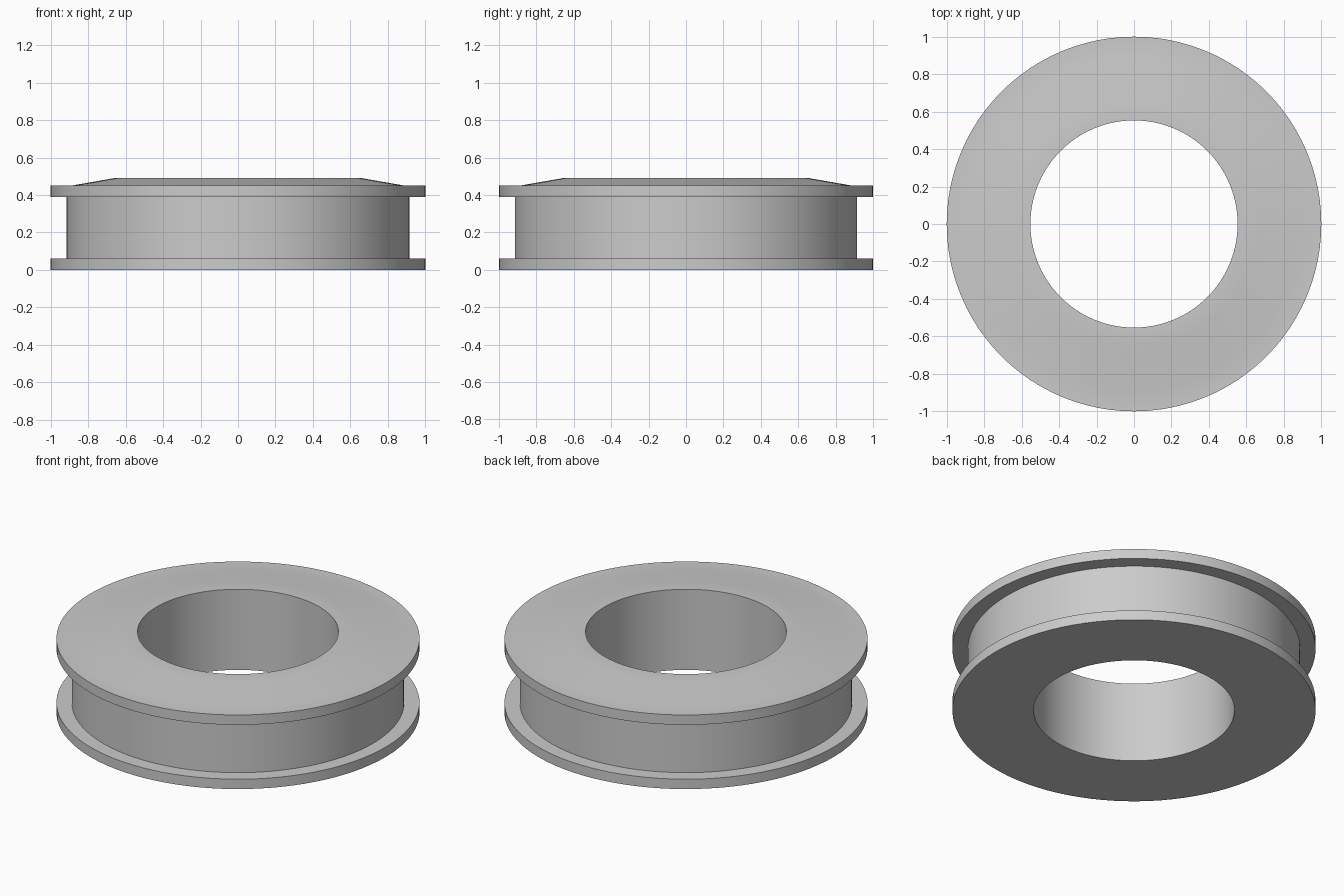
import bpy
import bmesh
from math import tau, radians
from mathutils import Matrix, Vector

SEGMENTS = 96

cube = bpy.data.objects.get("Cube")
if cube:
    bpy.data.objects.remove(cube, do_unlink=True)

# Plain grey material
grey = bpy.data.materials.new("grey")
grey.use_nodes = True
colour = (0.6, 0.6, 0.6, 1.0)
grey.diffuse_color = colour
grey.node_tree.nodes["Principled BSDF"].inputs["Base Color"].default_value = colour

# Cross-section (radius, height): bore, lower flange, groove, upper flange, raised hub
bore, hub, slope_end, groove, rim = 0.553, 0.66, 0.89, 0.915, 1.0
flange, groove_top, rim_top, top = 0.06, 0.39, 0.45, 0.49
profile = [
    (bore, 0), (rim, 0), (rim, flange), (groove, flange),
    (groove, groove_top), (rim, groove_top), (rim, rim_top),
    (slope_end, rim_top), (hub, top), (bore, top),
]


def lathe(name, points, material):
    """Revolve a closed cross-section around the z axis."""
    bm = bmesh.new()
    rings = []
    for i in range(SEGMENTS):
        turn = Matrix.Rotation(tau * i / SEGMENTS, 3, "Z")
        rings.append([bm.verts.new(turn @ Vector((r, 0, z))) for r, z in points])
    for i, ring in enumerate(rings):
        following = rings[(i + 1) % SEGMENTS]
        for j in range(len(points)):
            k = (j + 1) % len(points)
            bm.faces.new((ring[j], following[j], following[k], ring[k]))
    bmesh.ops.recalc_face_normals(bm, faces=bm.faces)
    mesh = bpy.data.meshes.new(name)
    bm.to_mesh(mesh)
    bm.free()
    mesh.materials.append(material)
    obj = bpy.data.objects.new(name, mesh)
    bpy.context.collection.objects.link(obj)
    return obj


# Grooved ring with smooth shading and crisp rims
ring = lathe("grooved_ring", profile, grey)
bpy.ops.object.select_all(action="DESELECT")
ring.select_set(True)
bpy.context.view_layer.objects.active = ring
bpy.ops.object.shade_smooth_by_angle(angle=radians(30))
